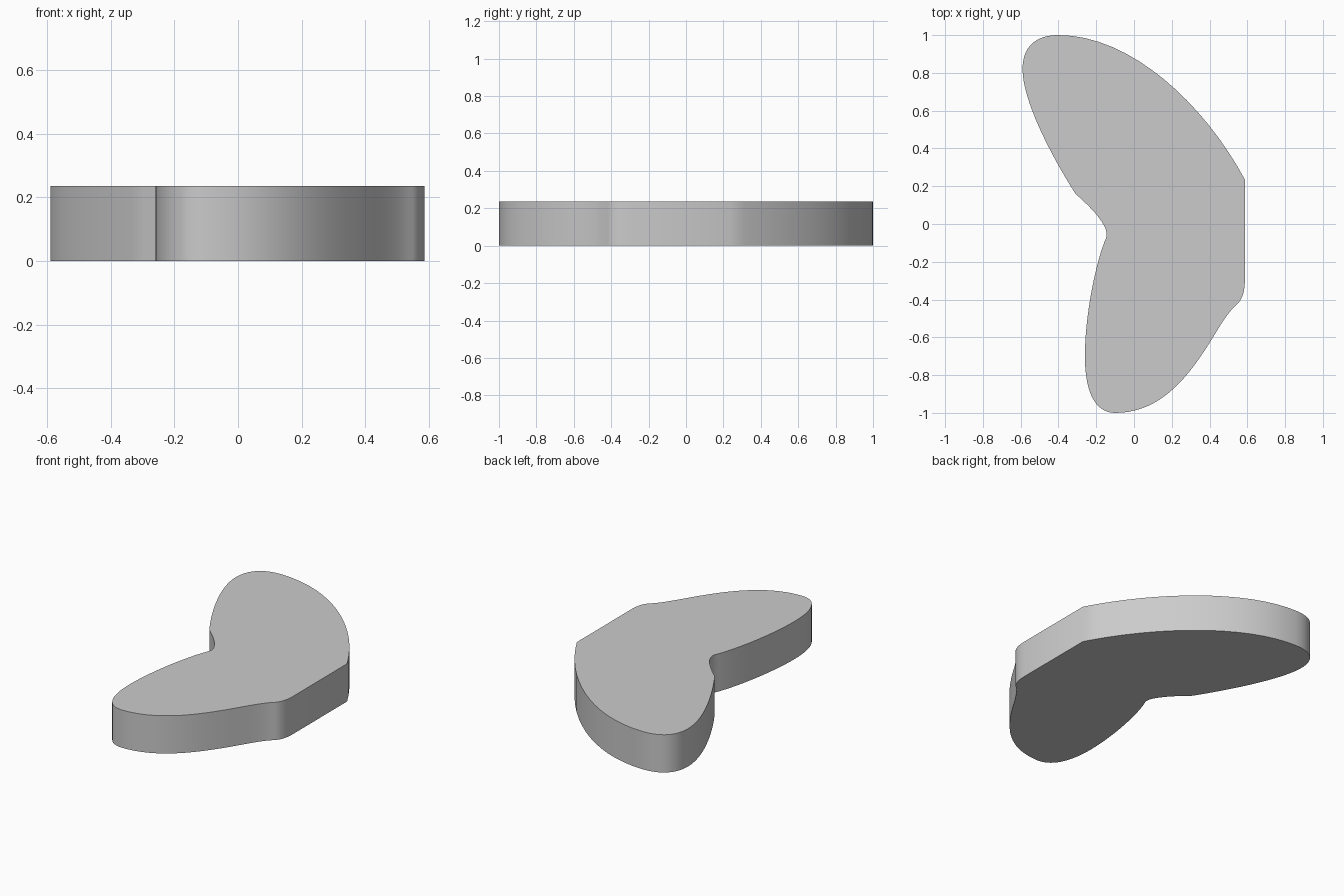
import bpy
import bmesh
import math
from mathutils import Vector
from mathutils.geometry import interpolate_bezier

cube = bpy.data.objects.get("Cube")
if cube:
    bpy.data.objects.remove(cube, do_unlink=True)

THICKNESS = 0.235
STEPS = 16

# Outline: each row is an anchor, its leaving handle and the next anchor's arriving handle
outline = [
    ((0.587, 0.235), (0.37, 0.64), (-0.02, 1.0)),      # broad upper lobe
    ((-0.40, 1.0), (-0.52, 1.0), (-0.59, 0.94)),       # upper tip
    ((-0.59, 0.82), (-0.59, 0.66), (-0.45, 0.38)),     # upper inner side
    ((-0.31, 0.16), (-0.23, 0.09), (-0.13, -0.01)),    # inner notch
    ((-0.146, -0.07), (-0.20, -0.19), (-0.26, -0.48)), # lower inner side
    ((-0.26, -0.70), (-0.26, -0.90), (-0.20, -1.0)),   # lower tip
    ((-0.10, -1.0), (0.10, -1.0), (0.24, -0.87)),      # broad lower lobe
    ((0.36, -0.69), (0.43, -0.59), (0.48, -0.48)),     # shallow hollow
    ((0.55, -0.42), (0.58, -0.39), (0.587, -0.34)),    # rounded shoulder
    ((0.587, -0.29), None, None),                      # straight edge
]


def trace(rows):
    points = []
    for i, (start, leave, arrive) in enumerate(rows):
        end = rows[(i + 1) % len(rows)][0]
        if leave is None:
            points.append(Vector(start))
        else:
            handles = [Vector(p) for p in (start, leave, arrive, end)]
            points += interpolate_bezier(*handles, STEPS + 1)[:-1]
    return points


# Extruded plate
bm = bmesh.new()
base = bm.faces.new([bm.verts.new((p.x, p.y, 0)) for p in trace(outline)])
top = bmesh.ops.extrude_face_region(bm, geom=[base], use_keep_orig=True)
bmesh.ops.translate(bm, vec=(0, 0, THICKNESS),
                    verts=[g for g in top["geom"] if isinstance(g, bmesh.types.BMVert)])
bmesh.ops.recalc_face_normals(bm, faces=bm.faces)
mesh = bpy.data.meshes.new("curved_plate")
bm.to_mesh(mesh)
bm.free()
plate = bpy.data.objects.new("curved_plate", mesh)
bpy.context.collection.objects.link(plate)

# Plain grey material
grey = bpy.data.materials.new("light_grey")
grey.use_nodes = True
colour = (0.6, 0.6, 0.6, 1)
grey.diffuse_color = colour
shader = next(n for n in grey.node_tree.nodes if n.type == "BSDF_PRINCIPLED")
shader.inputs["Base Color"].default_value = colour
mesh.materials.append(grey)

# Smooth walls with sharp rims
bpy.ops.object.select_all(action="DESELECT")
plate.select_set(True)
bpy.context.view_layer.objects.active = plate
bpy.ops.object.shade_smooth_by_angle(angle=math.radians(30))
